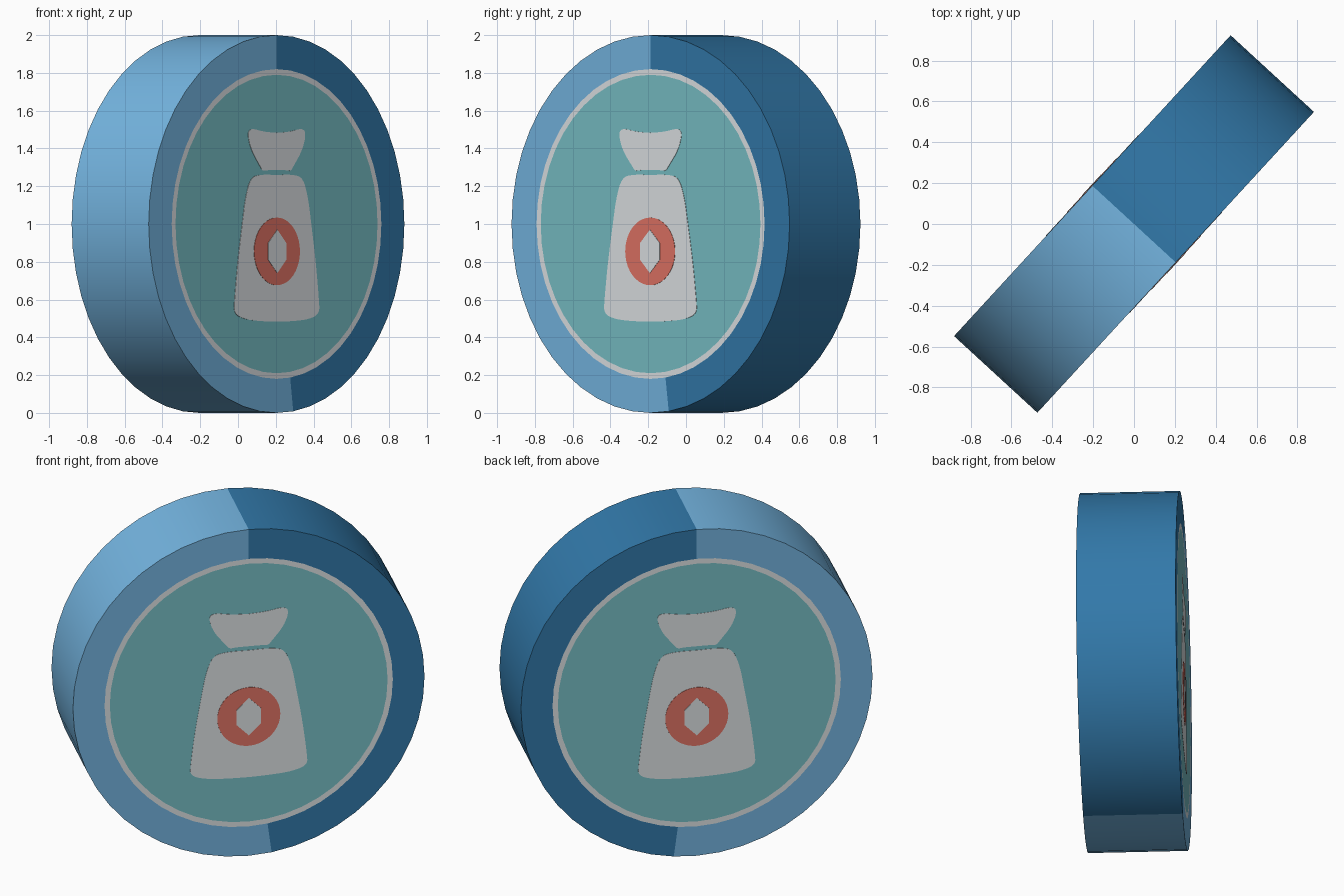
import bpy, bmesh, math

if "Cube" in bpy.data.objects:
    bpy.data.objects.remove(bpy.data.objects["Cube"])

TURN = math.radians(47.4)   # coin is turned about z
HALF = 0.277                # half thickness
SEG = 48


def mat(name, rgb):
    m = bpy.data.materials.new(name)
    lin = [(c / 255 / 12.92) if c < 11 else ((c / 255 + 0.055) / 1.055) ** 2.4 for c in rgb]
    m.diffuse_color = (*lin, 1)
    m.use_nodes = True
    m.node_tree.nodes["Principled BSDF"].inputs["Base Color"].default_value = m.diffuse_color
    return m


light = mat("light blue", (117, 182, 226))
dark = mat("dark blue", (50, 121, 170))
teal = mat("teal", (121, 193, 200))
white = mat("off white", (229, 234, 236))
red = mat("soft red", (228, 117, 102))


def make(name, bm, mats):
    bmesh.ops.recalc_face_normals(bm, faces=bm.faces)
    me = bpy.data.meshes.new(name)
    bm.to_mesh(me)
    bm.free()
    ob = bpy.data.objects.new(name, me)
    for m in mats:
        me.materials.append(m)
    ob.location.z = 1
    ob.rotation_euler.z = TURN
    bpy.context.collection.objects.link(ob)
    return ob


# Coin body: lathed profile (radius, y), with the border ring and field cut into both faces
prof = [(0.79, -HALF), (0.82, -HALF), (1, -HALF), (1, HALF), (0.82, HALF), (0.79, HALF)]
bm = bmesh.new()
rings = []
for r, y in prof:
    rings.append([bm.verts.new((r * math.sin(i * math.tau / SEG), y, r * math.cos(i * math.tau / SEG)))
                  for i in range(SEG)])
for k in range(len(prof) - 1):
    for i in range(SEG):
        j = (i + 1) % SEG
        f = bm.faces.new((rings[k][i], rings[k][j], rings[k + 1][j], rings[k + 1][i]))
        # border ring is white, the rest is dark on one half and light on the other
        f.material_index = 3 if k in (0, 4) else (1 if i < SEG // 2 - 1 else 0)
for ring in (rings[0], rings[-1]):
    bm.faces.new(ring).material_index = 2
coin = make("coin_body", bm, [light, dark, teal, white])
bpy.context.view_layer.objects.active = coin
coin.select_set(True)
bpy.ops.object.shade_smooth_by_angle(angle=math.radians(35))


def smooth(pts, times=2):
    """Round an open half profile by cutting its corners."""
    for _ in range(times):
        out = [pts[0]]
        for (a, b), (c, d) in zip(pts, pts[1:]):
            out += [(a * .75 + c * .25, b * .75 + d * .25), (a * .25 + c * .75, b * .25 + d * .75)]
        pts = out + [pts[-1]]
    return pts


def mirrored(half):
    return half + [(-x, z) for x, z in reversed(half) if x > 1e-5]


def plates(name, outline, height, m):
    """Thin plate of the same outline on the front and back of the coin."""
    for side, label in ((-1, "front"), (1, "back")):
        bm = bmesh.new()
        f = bm.faces.new([bm.verts.new((x, side * (HALF - 0.002), z - 1)) for x, z in outline])
        top = bmesh.ops.extrude_face_region(bm, geom=[f])
        vs = [v for v in top["geom"] if isinstance(v, bmesh.types.BMVert)]
        bmesh.ops.translate(bm, verts=vs, vec=(0, side * (height + 0.002), 0))
        make(f"{name}_{label}", bm, [m])


# Sack body and gathered sack top
sack = [(0, 1.26), (0.13, 1.262), (0.205, 1.245), (0.245, 1.14), (0.27, 1.0),
        (0.305, 0.8), (0.33, 0.6), (0.335, 0.525), (0.25, 0.495), (0.12, 0.485), (0, 0.483)]
frill = [(0, 1.483), (0.1, 1.488), (0.2, 1.508), (0.23, 1.48), (0.2, 1.39),
         (0.13, 1.305), (0.11, 1.28), (0.08, 1.285), (0, 1.285)]
plates("sack", mirrored(smooth(sack)), 0.002, white)
plates("sack_top", mirrored(smooth(frill)), 0.002, white)

# Round red badge with a plain abstract mark
badge = [(0.179 * math.sin(a * math.tau / 40), 0.855 + 0.179 * math.cos(a * math.tau / 40)) for a in range(40)]
mark = [(0, 0.97), (0.07, 0.9), (0.07, 0.81), (0, 0.74)]
plates("badge", badge, 0.004, red)
plates("badge_mark", mirrored(mark), 0.006, white)
